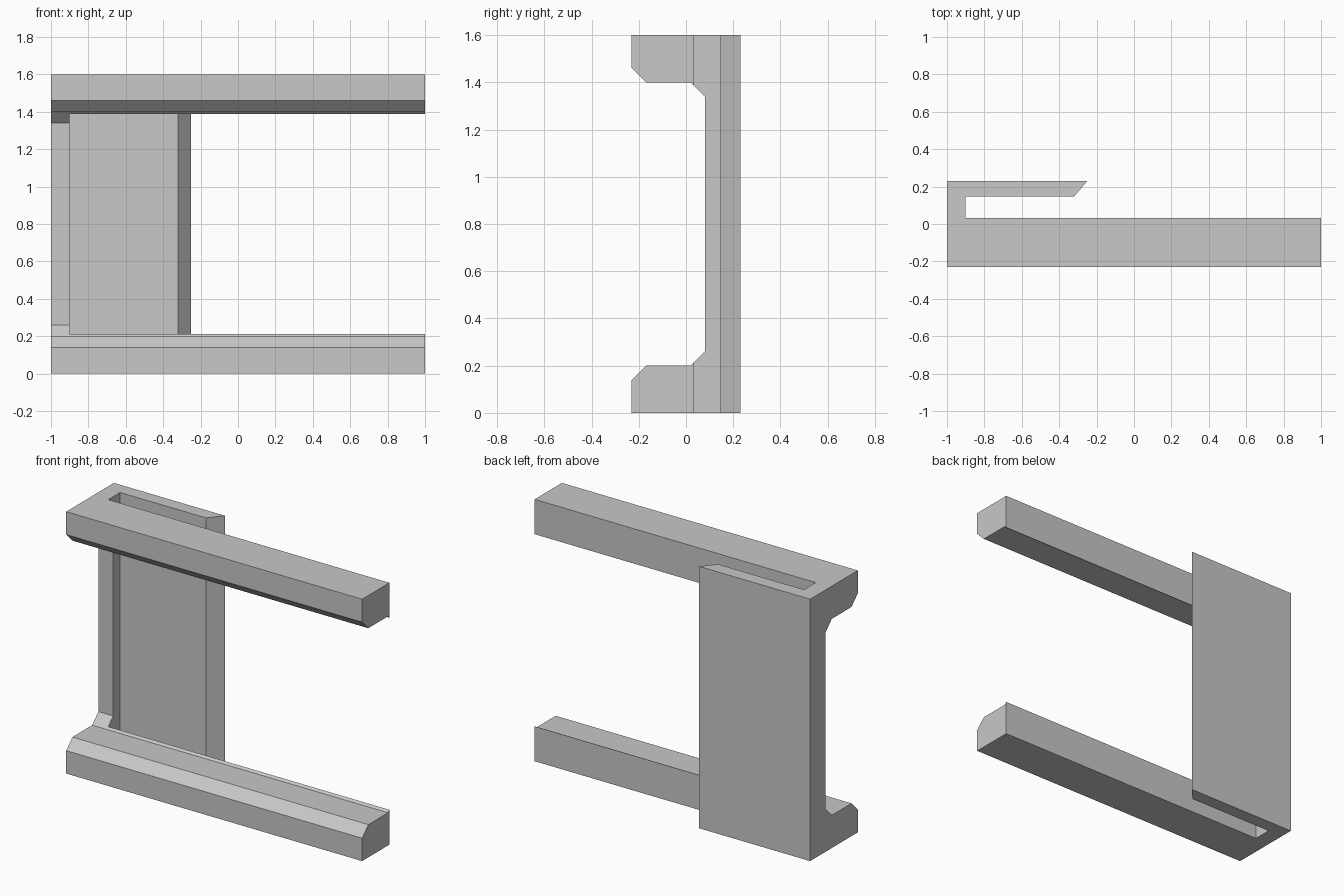
import bpy
import bmesh
from mathutils import Vector

default = bpy.data.objects.get("Cube")
if default:
    bpy.data.objects.remove(default, do_unlink=True)

grey = bpy.data.materials.new("plain grey")
grey.use_nodes = True
grey.diffuse_color = (0.58, 0.58, 0.58, 1)
grey.node_tree.nodes["Principled BSDF"].inputs["Base Color"].default_value = grey.diffuse_color


def prism(name, outline, direction):
    """Extrude a closed outline along a direction into a solid."""
    bm = bmesh.new()
    face = bm.faces.new([bm.verts.new(p) for p in outline])
    out = bmesh.ops.extrude_face_region(bm, geom=[face])
    moved = [v for v in out["geom"] if isinstance(v, bmesh.types.BMVert)]
    bmesh.ops.translate(bm, verts=moved, vec=Vector(direction))
    bmesh.ops.recalc_face_normals(bm, faces=bm.faces)
    mesh = bpy.data.meshes.new(name)
    bm.to_mesh(mesh)
    bm.free()
    mesh.materials.append(grey)
    obj = bpy.data.objects.new(name, mesh)
    bpy.context.collection.objects.link(obj)
    return obj


height = 1.6
front, back = -0.23, 0.23
slot_front, slot_back = 0.033, 0.147

# Clip body: long front bar, closed end and short bevelled back tongue
plan = [(-1, front), (1, front), (1, slot_front), (-0.9, slot_front),
        (-0.9, slot_back), (-0.32, slot_back), (-0.25, back), (-1, back)]
body = prism("clip_bracket", [(x, y, 0) for x, y in plan], (0, 0, height))

# Window with chamfered corners, leaving a rail at the top and the bottom
lower = [(front - 0.2, 0.14), (front, 0.14), (-0.17, 0.2), (0.02, 0.2), (0.08, 0.26)]
upper = [(y, height - z) for y, z in reversed(lower)]
cutter = prism("window_cutter", [(-1.2, y, z) for y, z in lower + upper], (2.4, 0, 0))
cutter.hide_render = True

cut = body.modifiers.new("window", "BOOLEAN")
cut.operation = "DIFFERENCE"
cut.solver = "EXACT"
cut.object = cutter
bpy.context.view_layer.objects.active = body
bpy.ops.object.modifier_apply(modifier=cut.name)
bpy.data.objects.remove(cutter, do_unlink=True)
